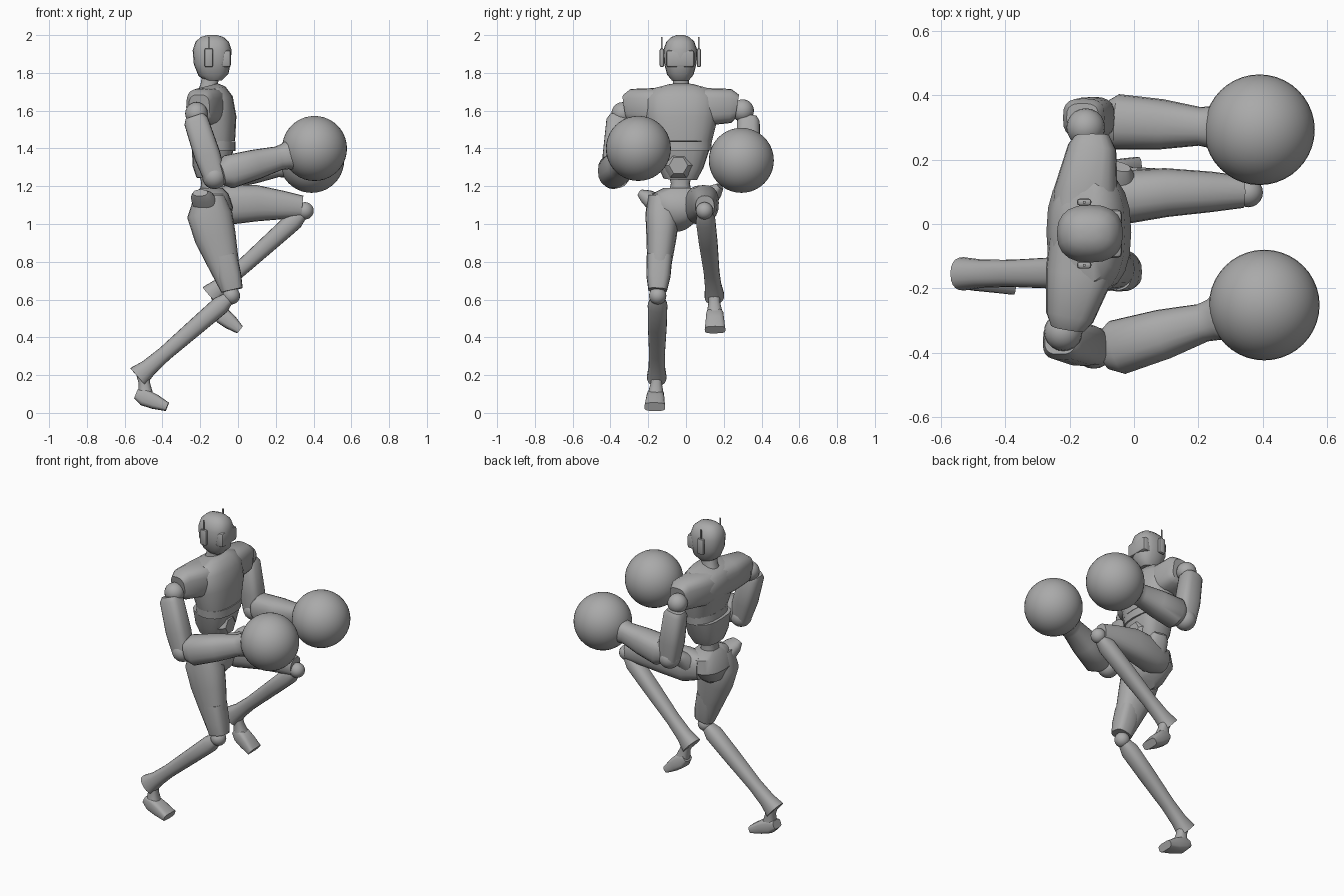
import bpy
import bmesh
import math
from mathutils import Vector

cube = bpy.data.objects.get("Cube")
if cube:
    bpy.data.objects.remove(cube, do_unlink=True)

AXIS_Y = Vector((0, 1, 0))
AXIS_Z = Vector((0, 0, 1))

# Single body colour
grey = bpy.data.materials.new("plain grey")
grey.use_nodes = True
colour = (.4, .4, .4, 1)
grey.diffuse_color = colour
shader = next(n for n in grey.node_tree.nodes if n.type == "BSDF_PRINCIPLED")
shader.inputs["Base Color"].default_value = colour


def finish(name, bm, angle=40):
    """Turn a bmesh into a smooth-shaded object with sharp edges kept."""
    bmesh.ops.recalc_face_normals(bm, faces=bm.faces)
    mesh = bpy.data.meshes.new(name)
    bm.to_mesh(mesh)
    bm.free()
    mesh.materials.append(grey)
    obj = bpy.data.objects.new(name, mesh)
    bpy.context.collection.objects.link(obj)
    bpy.ops.object.select_all(action="DESELECT")
    obj.select_set(True)
    bpy.context.view_layer.objects.active = obj
    bpy.ops.object.shade_smooth_by_angle(angle=math.radians(angle))
    return obj


def loft(name, sections, side=AXIS_Y, power=2.4, sides=20):
    """Skin rounded rings (x, y, z, radius along side, other radius)."""
    bm = bmesh.new()
    centres = [Vector(s[:3]) for s in sections]
    rings = []
    for i, section in enumerate(sections):
        before = centres[max(i - 1, 0)]
        after = centres[min(i + 1, len(centres) - 1)]
        tangent = (after - before).normalized()
        across = (side - tangent * side.dot(tangent)).normalized()
        other = tangent.cross(across)
        ring = []
        for k in range(sides):
            angle = math.tau * k / sides
            c, s = math.cos(angle), math.sin(angle)
            u = math.copysign(abs(c) ** (2 / power), c) * section[3]
            v = math.copysign(abs(s) ** (2 / power), s) * section[4]
            ring.append(bm.verts.new(centres[i] + across * u + other * v))
        rings.append(ring)
    for low, high in zip(rings, rings[1:]):
        for k in range(sides):
            n = (k + 1) % sides
            bm.faces.new((low[k], low[n], high[n], high[k]))
    bm.faces.new(rings[0])
    bm.faces.new(rings[-1])
    return finish(name, bm)


def limb(name, start, end, profile, **options):
    """Straight limb whose profile lists (fraction, side radius, other radius)."""
    start, end = Vector(start), Vector(end)
    sections = [(*start.lerp(end, t), a, b) for t, a, b in profile]
    return loft(name, sections, **options)


def ball(name, centre, radius, segments=20):
    bm = bmesh.new()
    bmesh.ops.create_uvsphere(bm, u_segments=segments,
                              v_segments=segments // 2, radius=radius)
    bmesh.ops.translate(bm, verts=bm.verts, vec=centre)
    return finish(name, bm, angle=60)


def block(name, centre, size, bevel):
    bm = bmesh.new()
    bmesh.ops.create_cube(bm, size=1)
    bmesh.ops.scale(bm, verts=bm.verts, vec=size)
    bmesh.ops.translate(bm, verts=bm.verts, vec=centre)
    bmesh.ops.bevel(bm, geom=bm.edges[:], offset=bevel, segments=2,
                    profile=.5, affect="EDGES")
    return finish(name, bm)


# Head with visor, ears and antennae
loft("head", [(-.13, -.03, 1.76, .045, .045), (-.13, -.03, 1.79, .07, .08),
              (-.136, -.03, 1.85, .086, .098), (-.137, -.03, 1.92, .09, .103),
              (-.137, -.03, 1.965, .074, .088), (-.137, -.03, 1.99, .048, .06),
              (-.137, -.03, 2, .02, .025)])
block("visor", (-.066, -.03, 1.875), (.058, .15, .09), .014)
for word, y in (("right", -.128), ("left", .068)):
    block(word + "_ear", (-.155, y, 1.88), (.045, .022, .1), .009)
    block(word + "_antenna", (-.155, y, 1.94), (.008, .008, .1), .001)
loft("neck", [(-.16, -.025, 1.68, .06, .06), (-.155, -.025, 1.73, .042, .045),
              (-.14, -.03, 1.8, .045, .045)])

# Torso, from the collar down to the spine
loft("chest", [(-.165, -.025, 1.73, .08, .06), (-.16, -.025, 1.71, .16, .095),
               (-.15, -.025, 1.65, .2, .125), (-.127, -.025, 1.55, .19, .12),
               (-.115, -.025, 1.43, .16, .1)])
loft("shoulder_yoke", [(-.205, -.32, 1.62, .065, .055),
                       (-.2, -.29, 1.625, .09, .075),
                       (-.17, -.16, 1.62, .1, .105),
                       (-.15, .1, 1.62, .1, .1),
                       (-.13, .24, 1.625, .09, .075),
                       (-.13, .27, 1.62, .065, .055)], side=AXIS_Z, power=3)
loft("rib_band", [(-.118, -.025, 1.44, .162, .104),
                  (-.12, -.025, 1.39, .158, .106)])
loft("abdomen", [(-.135, -.025, 1.4, .15, .11), (-.14, -.028, 1.3, .12, .1),
                 (-.145, -.03, 1.24, .09, .075)], power=3)
limb("belly_plate", (-.06, -.04, 1.31), (-.025, -.04, 1.31),
     [(0, .085, .075), (.5, .075, .065), (1, .05, .05)], power=2, sides=6)
limb("spine", (-.15, -.03, 1.28), (-.15, -.03, 1.12),
     [(0, .07, .055), (.4, .05, .045), (1, .07, .06)])

# Pelvis and flared hip guards
loft("pelvis", [(-.14, -.03, 1.19, .09, .06), (-.14, -.03, 1.16, .15, .09),
                (-.14, -.03, 1.08, .155, .115), (-.13, -.03, 1.01, .09, .09),
                (-.12, -.02, .98, .04, .05)])
guard = [(0, .06, .07), (.7, .038, .06), (1, .02, .04)]
limb("right_hip_guard", (-.17, -.14, 1.1), (-.2, -.24, 1.165), guard, side=AXIS_Z)
limb("left_hip_guard", (-.07, .1, 1.12), (-.05, .18, 1.2), guard, side=AXIS_Z)

# Arms: shoulder, upper arm, elbow, forearm and round fist
upper_arm = [(0, .045, .05), (.08, .06, .065), (.65, .065, .07), (1, .055, .06)]
forearm = [(0, .06, .06), (.1, .086, .09), (.45, .078, .08), (.75, .06, .064),
           (.84, .066, .07), (1, .105, .105)]
arms = {
    "right": ((-.22, -.335, 1.585), (-.23, -.36, 1.57), (-.125, -.385, 1.25),
              (-.09, -.395, 1.265), (.405, -.252, 1.4)),
    "left": ((-.15, .3, 1.6), (-.16, .33, 1.57), (-.115, .33, 1.25),
             (-.09, .32, 1.27), (.39, .293, 1.337)),
}
for word, (shoulder, top, elbow, start, fist) in arms.items():
    ball(word + "_shoulder", shoulder, .06)
    limb(word + "_upper_arm", top, elbow, upper_arm, power=3)
    ball(word + "_elbow", elbow, .065)
    wrist = Vector(start).lerp(Vector(fist), .82)
    limb(word + "_forearm", start, wrist, forearm)
    ball(word + "_fist", fist, .172, segments=40)

# Thighs, one standing and one raised
loft("right_thigh", [(-.15, -.12, 1.15, .08, .08), (-.15, -.125, 1.05, .09, .12),
                     (-.12, -.13, .93, .08, .11), (-.08, -.14, .8, .066, .085),
                     (-.04, -.15, .65, .045, .05)])
limb("right_thigh_cuff", (-.07, -.14, .83), (-.03, -.15, .65),
     [(0, .068, .066), (.6, .064, .064), (1, .05, .056)], power=3)
loft("left_thigh", [(-.15, .06, 1.1, .07, .08), (-.06, .08, 1.1, .085, .105),
                    (.1, .098, 1.11, .076, .096), (.24, .1, 1.1, .063, .075),
                    (.34, .1, 1.09, .05, .06)])

# Lower legs: knee, shin, ankle and foot
shin = [(0, .038, .035), (.08, .052, .05), (.35, .05, .046), (.7, .042, .04),
        (.88, .044, .046), (1, .052, .062)]
ankle = [(0, .04, .04), (.5, .03, .03), (1, .042, .04)]
foot = [(0, .036, .025), (.25, .046, .045), (.6, .05, .04), (1, .055, .024)]
legs = {
    "right": ((-.035, -.15, .62), (-.53, -.155, .19), (-.49, -.16, .1),
              (-.54, -.16, .1), (-.375, -.165, .032)),
    "left": ((.355, .098, 1.07), (-.145, .15, .62), (-.085, .152, .53),
             (-.115, .152, .54), (.01, .154, .44)),
}
for word, (knee, heel, joint, back, toe) in legs.items():
    ball(word + "_knee", knee, .046)
    start = Vector(knee).lerp(Vector(heel), .04)
    limb(word + "_shin", start, heel, shin)
    limb(word + "_ankle", Vector(start).lerp(Vector(heel), .94), joint, ankle)
    limb(word + "_foot", back, toe, foot, power=3.5)
